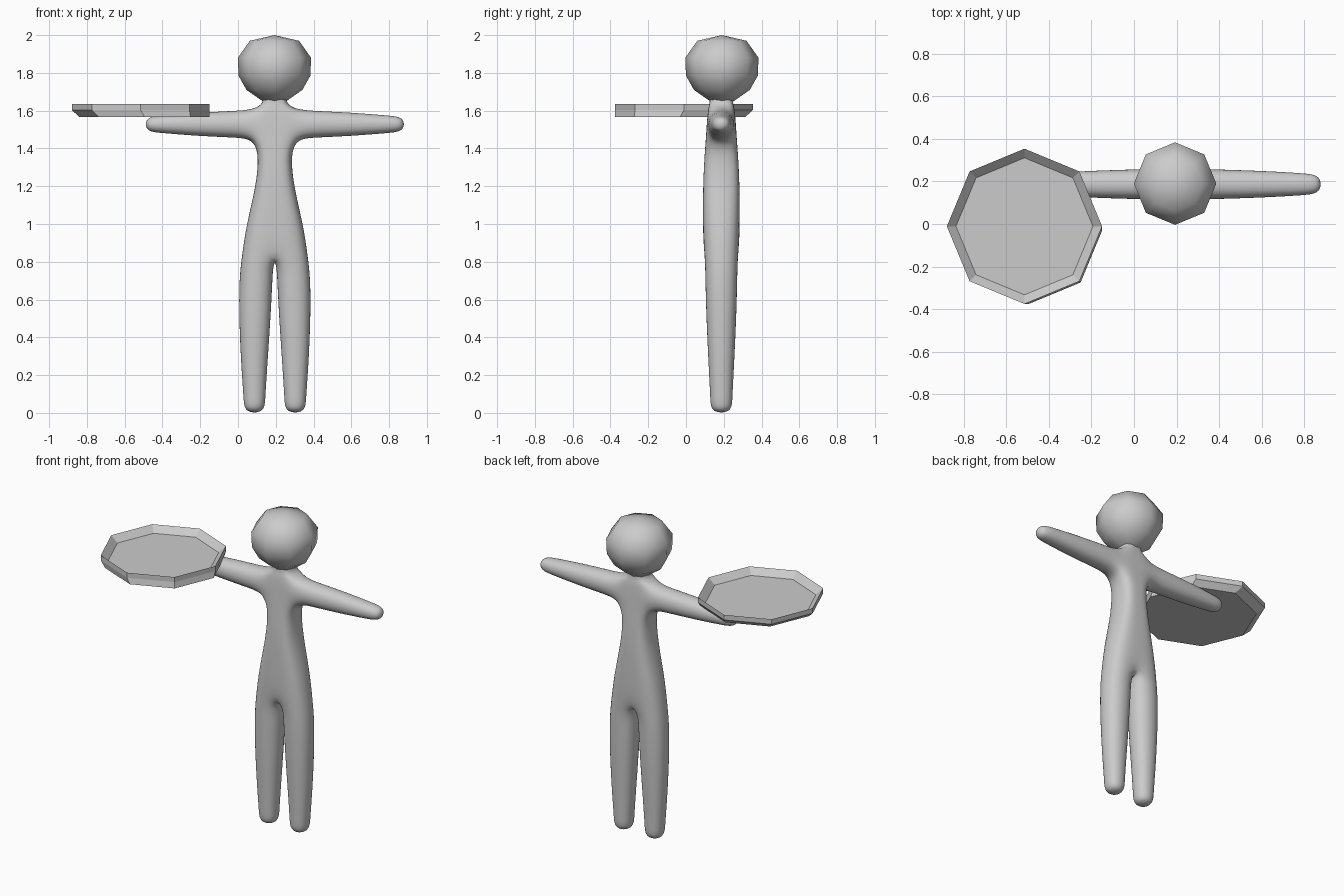
import bpy, bmesh, math

cube = bpy.data.objects.get("Cube")
if cube:
    bpy.data.objects.remove(cube, do_unlink=True)

grey = bpy.data.materials.new("plain_grey")
grey.use_nodes = True
grey.diffuse_color = (0.6, 0.6, 0.6, 1)
bsdf = next(n for n in grey.node_tree.nodes if n.type == "BSDF_PRINCIPLED")
bsdf.inputs["Base Color"].default_value = (0.6, 0.6, 0.6, 1)
bsdf.inputs["Roughness"].default_value = 0.8


def finish(bm, name, location, smooth):
    bmesh.ops.recalc_face_normals(bm, faces=bm.faces[:])
    for f in bm.faces:
        f.smooth = smooth
    mesh = bpy.data.meshes.new(name)
    bm.to_mesh(mesh)
    bm.free()
    mesh.materials.append(grey)
    ob = bpy.data.objects.new(name, mesh)
    ob.location = location
    bpy.context.collection.objects.link(ob)
    return ob


def bridge(bm, a, b, skip=()):
    n = len(a)
    for i in range(n):
        if i not in skip:
            j = (i + 1) % n
            bm.faces.new((a[i], a[j], b[j], b[i]))


def octagon(bm, r, z, dx=0, dy=0):
    return [bm.verts.new((dx + r * math.cos(i * math.pi / 4),
                          dy + r * math.sin(i * math.pi / 4), z)) for i in range(8)]


# Body: half a box cage, mirrored and subdivided
bm = bmesh.new()
GROW = 1.09  # makes up for subdivision shrinkage


def flat_ring(x0, x1, d, z):
    return [bm.verts.new(p) for p in ((x0, -d, z), (x1, -d, z), (x1, d, z), (x0, d, z))]


# Leg: height, centre, half width, half depth
previous = None
for z, c, w, d in ((-0.004, 0.108, 0.054, 0.056), (0.08, 0.108, 0.057, 0.058),
                   (0.25, 0.109, 0.069, 0.067), (0.5, 0.106, 0.083, 0.079),
                   (0.7, 0.101, 0.088, 0.084)):
    ring = flat_ring(c - w * GROW, c + w * GROW, d * GROW, z)
    if previous:
        bridge(bm, previous, ring)
    else:
        bm.faces.new(ring)
    previous = ring

# Torso and neck: height, half width, half depth
torso = []
for z, w, d in ((0.83, 0.182, 0.094), (1.0, 0.156, 0.097), (1.2, 0.104, 0.097),
                (1.36, 0.088, 0.089), (1.445, 0.115, 0.082), (1.612, 0.115, 0.072),
                (1.635, 0.06, 0.06), (1.72, 0.06, 0.06)):
    ring = flat_ring(0, w, d, z)
    if not torso:
        bridge(bm, previous, ring)
    else:
        # the shoulder side stays open for the arm
        bridge(bm, torso[-1], ring, (1, 3) if len(torso) == 5 else (3,))
    torso.append(ring)
bm.faces.new(torso[-1])

# Arm: distance out, half height, half depth
low, high = torso[4], torso[5]
previous = [low[1], low[2], high[2], high[1]]
for x, h, d in ((0.22, 0.07, 0.069), (0.42, 0.061, 0.062),
                (0.6, 0.046, 0.052), (0.69, 0.038, 0.042)):
    h, d = h * GROW, d * GROW
    ring = [bm.verts.new((x, y, 1.528 + z)) for y, z in ((-d, -h), (d, -h), (d, h), (-d, h))]
    bridge(bm, previous, ring)
    previous = ring
bm.faces.new(previous)

body = finish(bm, "body", (0.195, 0.187, 0), True)
mirror = body.modifiers.new("mirror", "MIRROR")
mirror.use_clip = True
subsurf = body.modifiers.new("subdivision", "SUBSURF")
subsurf.levels = subsurf.render_levels = 3

# Head: low-poly ball with eight sides
bm = bmesh.new()
previous = None
for r, z in ((0.055, 1.645), (0.148, 1.71), (0.19, 1.785), (0.194, 1.88), (0.13, 1.97)):
    ring = octagon(bm, r, z)
    if previous:
        bridge(bm, previous, ring)
    else:
        bm.faces.new(ring)
    previous = ring
crown = bm.verts.new((0, 0, 2))
for i in range(8):
    bm.faces.new((previous[i], previous[(i + 1) % 8], crown))
finish(bm, "head", (0.193, 0.19, 0), True)

# Tray: eight-sided dish with a sloping inner wall and a bevelled underside
bm = bmesh.new()
rings = [octagon(bm, *a) for a in ((0.345, 1.567, 0.02, -0.02), (0.365, 1.603),
                                   (0.365, 1.635), (0.322, 1.597))]
bm.faces.new(rings[0])
bm.faces.new(rings[-1])
for a, b in zip(rings, rings[1:]):
    bridge(bm, a, b)
finish(bm, "tray", (-0.515, -0.011, 0), False)
